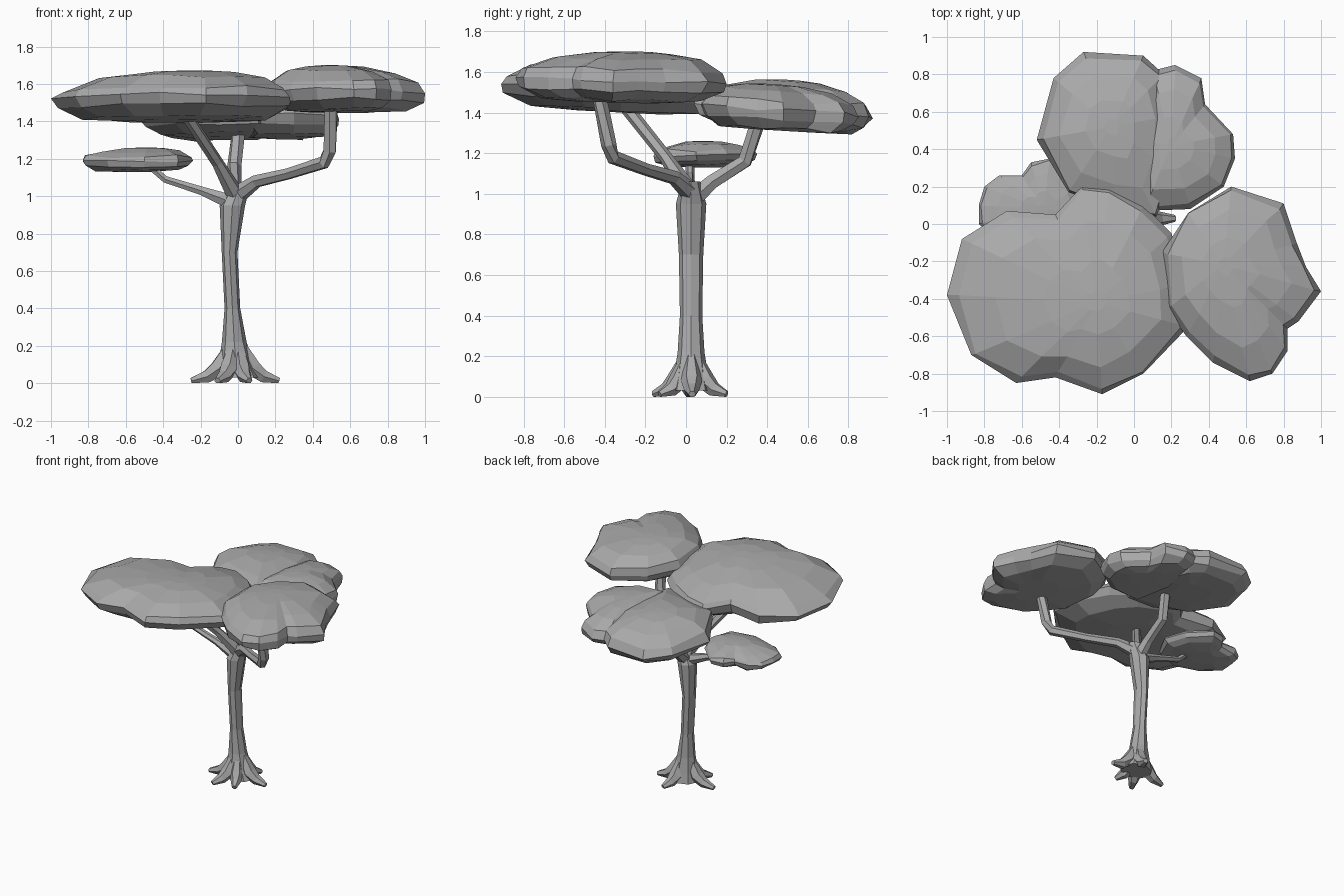
import bpy
import bmesh
import random
from math import cos, sin, tau
from mathutils import Vector

random.seed(4)

default_cube = bpy.data.objects.get("Cube")
if default_cube:
    bpy.data.objects.remove(default_cube, do_unlink=True)

# One flat colour for the whole tree
grey = bpy.data.materials.new("plain_grey")
grey.use_nodes = True
grey.diffuse_color = (0.4, 0.4, 0.4, 1)
shader = grey.node_tree.nodes["Principled BSDF"]
shader.inputs["Base Color"].default_value = grey.diffuse_color
shader.inputs["Roughness"].default_value = 0.9


def loft(name, rings):
    """Skin a stack of equal-length vertex rings and close both ends."""
    bm = bmesh.new()
    loops = [[bm.verts.new(point) for point in ring] for ring in rings]
    count = len(loops[0])
    for low, high in zip(loops, loops[1:]):
        for i in range(count):
            j = (i + 1) % count
            bm.faces.new((low[i], low[j], high[j], high[i]))
    for cap in (loops[0], loops[-1]):
        bm.faces.new(cap)
    bmesh.ops.recalc_face_normals(bm, faces=bm.faces)
    mesh = bpy.data.meshes.new(name)
    bm.to_mesh(mesh)
    bm.free()
    mesh.materials.append(grey)
    obj = bpy.data.objects.new(name, mesh)
    bpy.context.collection.objects.link(obj)
    return obj


def limb(name, path, radii, sides=6):
    """Tapered branch or root following a short path."""
    points = [Vector(p) for p in path]
    rings = []
    for i, (centre, radius) in enumerate(zip(points, radii)):
        ahead = points[min(i + 1, len(points) - 1)]
        behind = points[max(i - 1, 0)]
        turn = (ahead - behind).to_track_quat("Z", "Y")
        ring = []
        for k in range(sides):
            angle = tau * k / sides
            point = centre + turn @ Vector((cos(angle), sin(angle), 0)) * radius
            point.z = max(point.z, 0)
            ring.append(point)
        rings.append(ring)
    return loft(name, rings)


# Cushion section: ring scale, then height (-1 underside, 0 rim, 1 crown)
CUSHION = ((0.35, -1), (0.76, -0.88), (0.96, -0.48), (1, 0),
           (0.95, 0.38), (0.7, 0.74), (0.36, 0.95), (0.1, 1))


def foliage(name, outline, heights, peak, slope=0, sharpness=1):
    """Flat faceted leaf cushion lofted from its plan outline to an off-centre peak."""
    bottom, rim, top = heights
    plan = [Vector(p) for p in outline]
    middle = sum(plan, Vector((0, 0))) / len(plan)
    rings = []
    for scale, level in CUSHION:
        if level > 0:
            rise = level ** sharpness * (top - rim)
            shift = (Vector(peak) - middle) * (1 - scale)
        else:
            rise = level * (rim - bottom)
            shift = Vector((0, 0))
        ring = []
        for point in plan:
            wobble = 0 if scale == 1 else random.uniform(-0.04, 0.03)
            offset = (point - middle) * (scale * (1 + wobble))
            lift = random.uniform(-0.011, 0.011) * (abs(level) < 0.9)
            z = rim + rise + lift + offset.y * slope
            ring.append((*(middle + offset + shift), z))
        rings.append(ring)
    return loft(name, rings)


# Trunk: height, centre x, half width, half depth
TRUNK = ((0.03, 0, 0.12, 0.1), (0.1, -0.01, 0.095, 0.085), (0.22, -0.02, 0.066, 0.066),
         (0.4, -0.03, 0.042, 0.055), (0.7, -0.045, 0.042, 0.06),
         (0.95, -0.03, 0.068, 0.075), (1.06, 0.01, 0.055, 0.045))
trunk_rings = []
for z, x, wide, deep in TRUNK:
    trunk_rings.append([(x + wide * cos(tau * k / 8), 0.025 + deep * sin(tau * k / 8), z)
                        for k in range(8)])
loft("trunk", trunk_rings)

# Roots spread from the foot of the trunk
ROOT_TIPS = ((-0.25, 0.01), (-0.11, -0.16), (0.06, -0.13), (0.22, 0.03), (0.06, 0.2))
for number, tip_xy in enumerate(ROOT_TIPS):
    start = Vector((-0.01, 0.025, 0))
    tip = Vector((*tip_xy, 0))
    spine = [start.lerp(tip, t) + Vector((0, 0, z))
             for t, z in ((0.12, 0.21), (0.38, 0.08), (0.65, 0.035), (1, 0.012))]
    limb(f"root_{number + 1}", spine, (0.025, 0.052, 0.038, 0.018))

# Branches that carry each cushion
limb("front_right_branch",
     ((-0.01, 0.02, 1.0), (-0.11, -0.1, 1.18), (-0.3, -0.33, 1.47)), (0.05, 0.032, 0.033))
limb("front_left_branch",
     ((0, 0.02, 1.01), (0.1, -0.06, 1.08), (0.27, -0.2, 1.12),
      (0.46, -0.36, 1.18), (0.49, -0.38, 1.24), (0.5, -0.43, 1.5)),
     (0.05, 0.036, 0.032, 0.036, 0.038, 0.036))
limb("back_branch",
     ((-0.02, 0.03, 0.97), (-0.02, 0.13, 1.06), (-0.02, 0.29, 1.16), (0.01, 0.37, 1.4)),
     (0.05, 0.04, 0.038, 0.037))
limb("low_branch",
     ((-0.04, 0.02, 0.97), (-0.2, 0.02, 1.03), (-0.39, 0.02, 1.09), (-0.48, 0.02, 1.17)),
     (0.045, 0.026, 0.021, 0.022))

# Leaf cushions
foliage("front_right_foliage",
        ((-1, -0.38), (-0.92, -0.08), (-0.68, 0.07), (-0.42, 0.05), (-0.28, 0.2),
         (-0.13, 0.2), (0.05, 0.1), (0.2, -0.05), (0.28, -0.32), (0.29, -0.55),
         (0.05, -0.8), (-0.17, -0.91), (-0.42, -0.82), (-0.63, -0.85), (-0.87, -0.7)),
        (1.4, 1.52, 1.67), (-0.2, -0.42), -0.05, 1.35)
foliage("front_left_foliage",
        ((0.15, -0.15), (0.29, 0.06), (0.52, 0.2), (0.8, 0.11), (0.87, -0.1),
         (0.92, -0.23), (1, -0.36), (0.88, -0.52), (0.82, -0.56), (0.82, -0.68),
         (0.74, -0.8), (0.62, -0.84), (0.42, -0.74), (0.28, -0.6), (0.17, -0.45)),
        (1.45, 1.56, 1.7), (0.48, -0.22), -0.03)
foliage("back_foliage",
        ((-0.52, 0.45), (-0.43, 0.78), (-0.27, 0.92), (0.05, 0.9), (0.16, 0.8),
         (0.21, 0.58), (0.21, 0.28), (0.12, 0.04), (-0.1, 0.08), (-0.35, 0.17)),
        (1.31, 1.405, 1.56), (-0.12, 0.52), -0.07)
foliage("back_left_foliage",
        ((0.05, 0.07), (0.3, 0.08), (0.48, 0.2), (0.54, 0.35), (0.53, 0.48),
         (0.38, 0.64), (0.36, 0.78), (0.22, 0.85), (0.1, 0.82), (0, 0.45)),
        (1.31, 1.41, 1.54), (0.2, 0.42), -0.06)
foliage("low_foliage",
        ((-0.83, 0.1), (-0.8, 0.2), (-0.72, 0.26), (-0.6, 0.26), (-0.55, 0.33),
         (-0.45, 0.35), (-0.3, 0.2), (-0.24, 0.05), (-0.32, -0.1), (-0.5, -0.16),
         (-0.7, -0.11), (-0.83, 0)),
        (1.13, 1.185, 1.26), (-0.48, 0.08))
